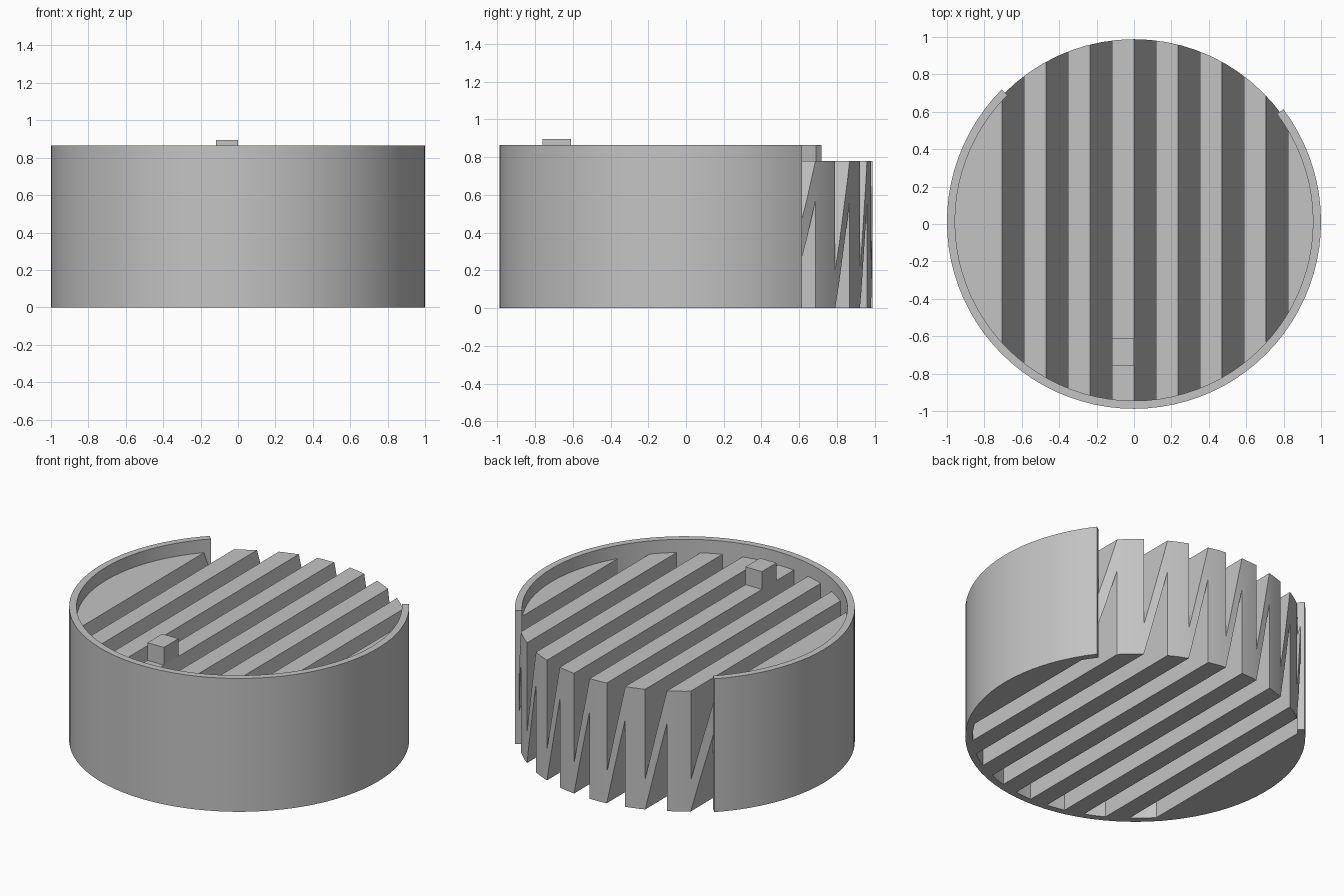
import bpy, bmesh
from math import cos, sin, radians
from mathutils import Vector

cube = bpy.data.objects.get("Cube")
if cube:
    bpy.data.objects.remove(cube, do_unlink=True)

CENTRE_Y = 0.012
TOP, WALL_TOP = 0.78, 0.865
PITCH = 0.235

grey = bpy.data.materials.new("light_grey")
grey.use_nodes = True
colour = (0.55, 0.55, 0.55, 1)
grey.diffuse_color = colour
grey.node_tree.nodes["Principled BSDF"].inputs["Base Color"].default_value = colour


def extrude_outline(name, points, direction):
    """Solid made by pushing a flat outline along a direction."""
    bm = bmesh.new()
    face = bm.faces.new([bm.verts.new(p) for p in points])
    result = bmesh.ops.extrude_face_region(bm, geom=[face], use_keep_orig=True)
    moved = [v for v in result["geom"] if isinstance(v, bmesh.types.BMVert)]
    bmesh.ops.translate(bm, verts=moved, vec=Vector(direction))
    bmesh.ops.recalc_face_normals(bm, faces=bm.faces)
    mesh = bpy.data.meshes.new(name)
    bm.to_mesh(mesh)
    bm.free()
    mesh.materials.append(grey)
    obj = bpy.data.objects.new(name, mesh)
    bpy.context.collection.objects.link(obj)
    return obj


def arc(radius, start, end, steps, z=0):
    angles = [radians(start + (end - start) * i / steps) for i in range(steps + 1)]
    return [(radius * cos(a), CENTRE_Y + radius * sin(a), z) for a in angles]


def smooth(obj):
    bpy.ops.object.select_all(action="DESELECT")
    obj.select_set(True)
    bpy.context.view_layer.objects.active = obj
    bpy.ops.object.shade_smooth_by_angle(angle=radians(25))


# Ribbed core: sawtooth grooves on top and parallel ones underneath
upper, lower = [(-1.2, TOP)], [(-1.2, 0)]
for i in range(-3, 4):
    a, b = i * PITCH, (i + 0.5) * PITCH
    upper += [(a, TOP), (b, 0.2), (b, TOP)]
    lower += [(a, 0), (a, 0.57), (b, 0)]
upper.append((1.2, TOP))
lower.append((1.2, 0))
section = [(x, -1.2, z) for x, z in upper + lower[::-1]]
core = extrude_outline("ribbed_core", section, (0, 2.4, 0))

# Trim the core to a round plan
cutter = extrude_outline("round_cutter", arc(0.976, 0, 360, 72, -0.2)[:-1], (0, 0, 1.4))
cutter.hide_render = True
trim = core.modifiers.new("round_trim", "BOOLEAN")
trim.operation = "INTERSECT"
trim.solver = "EXACT"
trim.object = cutter
bpy.context.view_layer.objects.active = core
core.select_set(True)
bpy.ops.object.modifier_apply(modifier=trim.name)
bpy.data.objects.remove(cutter, do_unlink=True)
smooth(core)

# Outer wall, open at the back
outline = arc(1, 135, 397, 64) + arc(0.957, 135, 397, 64)[::-1]
wall = extrude_outline("outer_wall", outline, (0, 0, WALL_TOP))
smooth(wall)

# Small block on a rib near the front
x0, y0, y1 = -PITCH / 2, -0.76, -0.61
block = [(x0, y0, TOP), (0, y0, TOP), (0, y1, TOP), (x0, y1, TOP)]
extrude_outline("locating_block", block, (0, 0, 0.115))
